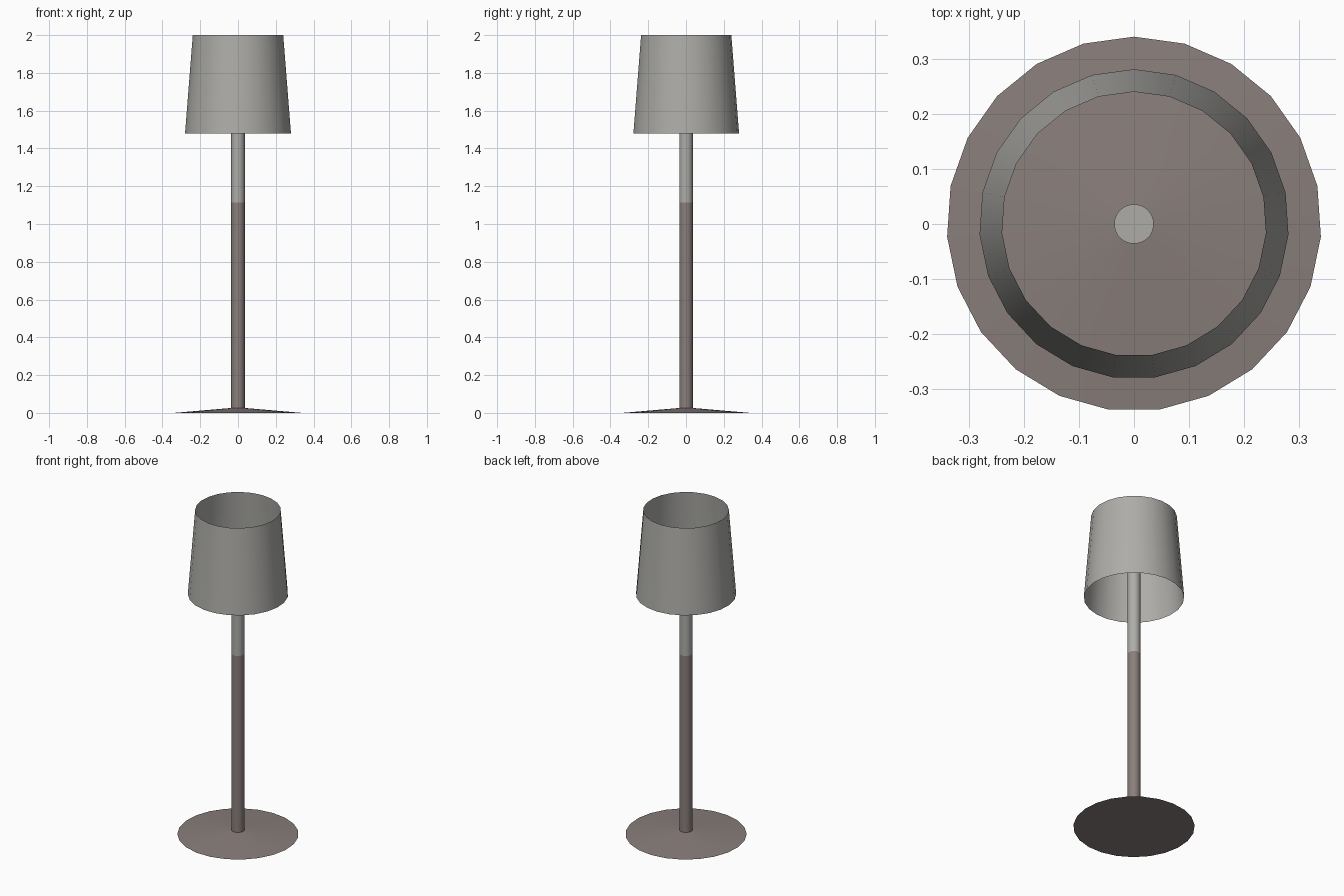
import bpy, bmesh, math

if "Cube" in bpy.data.objects:
    bpy.data.objects.remove(bpy.data.objects["Cube"], do_unlink=True)

SIDES = 23


def material(name, rgb):
    m = bpy.data.materials.new(name)
    m.use_nodes = True
    m.diffuse_color = (*rgb, 1)
    m.node_tree.nodes["Principled BSDF"].inputs["Base Color"].default_value = (*rgb, 1)
    return m


def lathe(name, r_low, r_high, z_low, z_high, mat, capped=True):
    """Tapered tube or solid with a corner pointing to the back."""
    bm = bmesh.new()
    rings = []
    for r, z in ((r_low, z_low), (r_high, z_high)):
        ring = []
        for i in range(SIDES):
            a = math.pi / 2 + math.tau * i / SIDES
            ring.append(bm.verts.new((r * math.cos(a), r * math.sin(a), z)))
        rings.append(ring)
    low, high = rings
    for i in range(SIDES):
        j = (i + 1) % SIDES
        bm.faces.new((low[i], low[j], high[j], high[i]))
    if capped:
        bm.faces.new(low[::-1])
        bm.faces.new(high)
    mesh = bpy.data.meshes.new(name)
    bm.to_mesh(mesh)
    bm.free()
    mesh.materials.append(mat)
    obj = bpy.data.objects.new(name, mesh)
    bpy.context.collection.objects.link(obj)
    bpy.ops.object.select_all(action="DESELECT")
    obj.select_set(True)
    bpy.context.view_layer.objects.active = obj
    # The shallow base needs a small angle to keep its rim crisp
    limit = 3 if r_low > 5 * r_high else 30
    bpy.ops.object.shade_smooth_by_angle(angle=math.radians(limit))
    return obj


bronze = material("warm brown grey", (0.25, 0.21, 0.198))
grey = material("light grey", (0.42, 0.415, 0.395))

# Shallow conical foot
lathe("base", 0.34, 0.036, 0.0, 0.026, bronze)

# Two-tone stem
lathe("lower_stem", 0.036, 0.036, 0.02, 1.115, bronze)
lathe("upper_stem", 0.036, 0.036, 1.115, 1.72, grey)

# Open tapered shade
lathe("lamp_shade", 0.281, 0.24, 1.48, 2.0, grey, capped=False)
